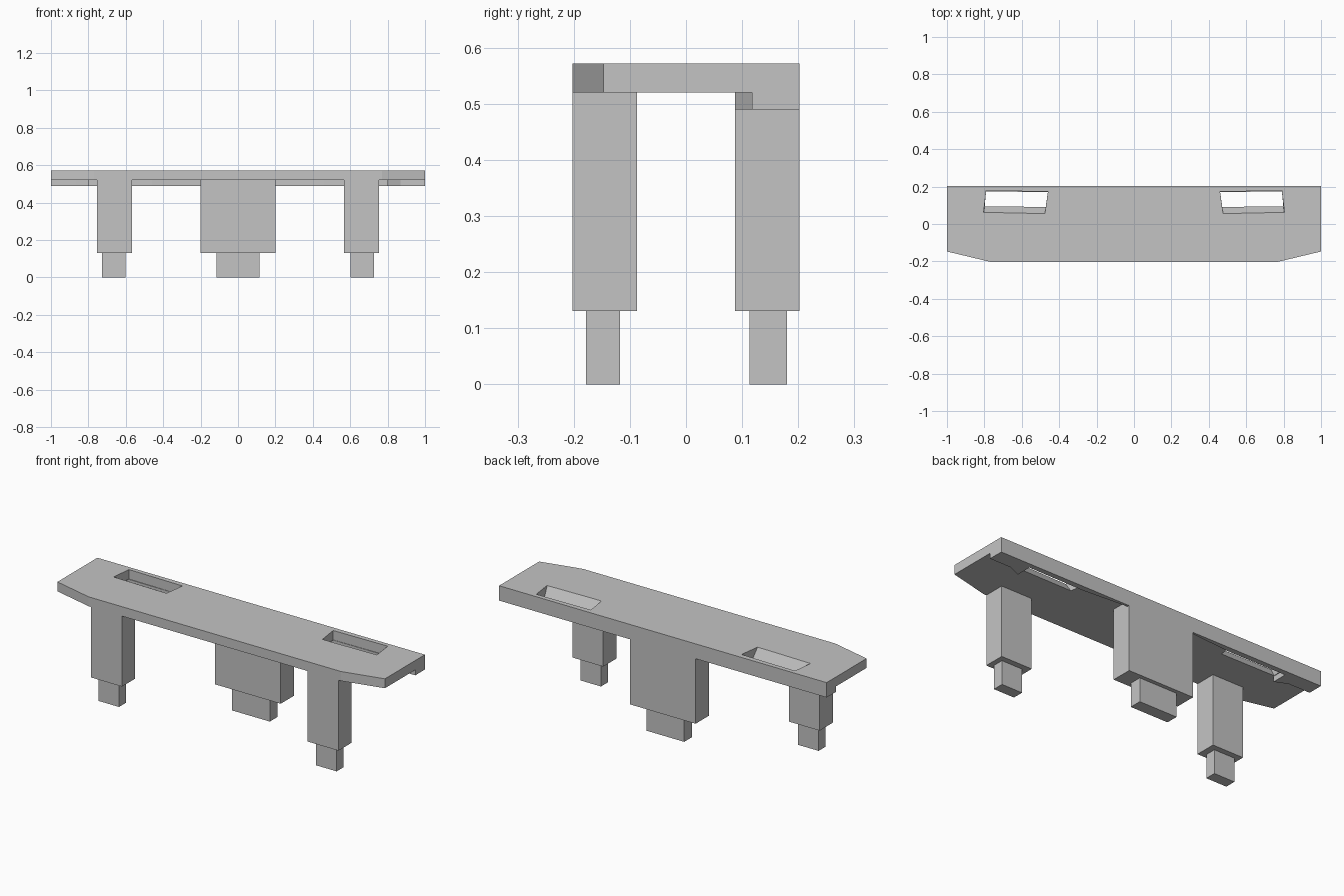
import bpy
import bmesh

if "Cube" in bpy.data.objects:
    bpy.data.objects.remove(bpy.data.objects["Cube"], do_unlink=True)

grey = bpy.data.materials.new("plain_grey")
grey.use_nodes = True
grey.diffuse_color = (0.55, 0.55, 0.55, 1)
grey.node_tree.nodes["Principled BSDF"].inputs["Base Color"].default_value = grey.diffuse_color

EDGE = 0.202       # half depth
TOP, UNDER, RAIL = 0.572, 0.52, 0.49
LEG = 0.131


def loft(name, low, high, z0, z1):
    """Solid between two matching outlines at heights z0 and z1."""
    bm = bmesh.new()
    a = [bm.verts.new((x, y, z0)) for x, y in low]
    b = [bm.verts.new((x, y, z1)) for x, y in high]
    bm.faces.new(a)
    bm.faces.new(b)
    n = len(a)
    for i in range(n):
        j = (i + 1) % n
        bm.faces.new((a[i], a[j], b[j], b[i]))
    bmesh.ops.recalc_face_normals(bm, faces=bm.faces)
    mesh = bpy.data.meshes.new(name)
    bm.to_mesh(mesh)
    bm.free()
    mesh.materials.append(grey)
    obj = bpy.data.objects.new(name, mesh)
    bpy.context.collection.objects.link(obj)
    return obj


def block(name, x0, x1, y0, y1, z0, z1):
    outline = [(x0, y0), (x1, y0), (x1, y1), (x0, y1)]
    return loft(name, outline, outline, z0, z1)


def cut(target, cutter):
    mod = target.modifiers.new("slot", "BOOLEAN")
    mod.operation = "DIFFERENCE"
    mod.solver = "EXACT"
    mod.object = cutter
    bpy.context.view_layer.objects.active = target
    bpy.ops.object.modifier_apply(modifier=mod.name)


# Top plate with chamfered front corners
plate = [(-1, EDGE), (-1, -0.147), (-0.77, -EDGE),
         (0.77, -EDGE), (1, -0.147), (1, EDGE)]
slab = loft("top_plate", plate, plate, UNDER, TOP)

# Rear rails under the plate and slots with a sloping front wall
rail_outline = [(1, EDGE), (1, 0.118), (0.87, 0.118), (0.8, 0.087),
                (0.8, 0.174), (0.46, 0.171), (0.2, 0.19), (0.2, EDGE)]
for side, label in ((1, "left"), (-1, "right")):
    outline = [(side * x, y) for x, y in rail_outline]
    loft(label + "_rear_rail", outline, outline, RAIL, UNDER)
    upper = [(side * x, y) for x, y in
             ((0.46, 0.173), (0.79, 0.178), (0.806, 0.05), (0.478, 0.043))]
    lower = [(side * x, y) for x, y in
             ((0.46, 0.173), (0.79, 0.178), (0.796, 0.107), (0.47, 0.105))]
    cutter = loft("slot_cutter", lower, upper, 0.5, 0.592)
    cut(slab, cutter)
    bpy.data.objects.remove(cutter, do_unlink=True)

# Two front legs with narrower feet
for side, label in ((1, "left"), (-1, "right")):
    x0, x1 = sorted((side * 0.567, side * 0.755))
    block(label + "_front_leg", x0, x1, -EDGE, -0.087, LEG, UNDER)
    x0, x1 = sorted((side * 0.602, side * 0.727))
    block(label + "_front_foot", x0, x1, -0.178, -0.118, 0, LEG)

# Wide rear leg with its foot
block("rear_leg", -0.2, 0.2, 0.087, EDGE, LEG, UNDER)
block("rear_foot", -0.115, 0.115, 0.113, 0.18, 0, LEG)
